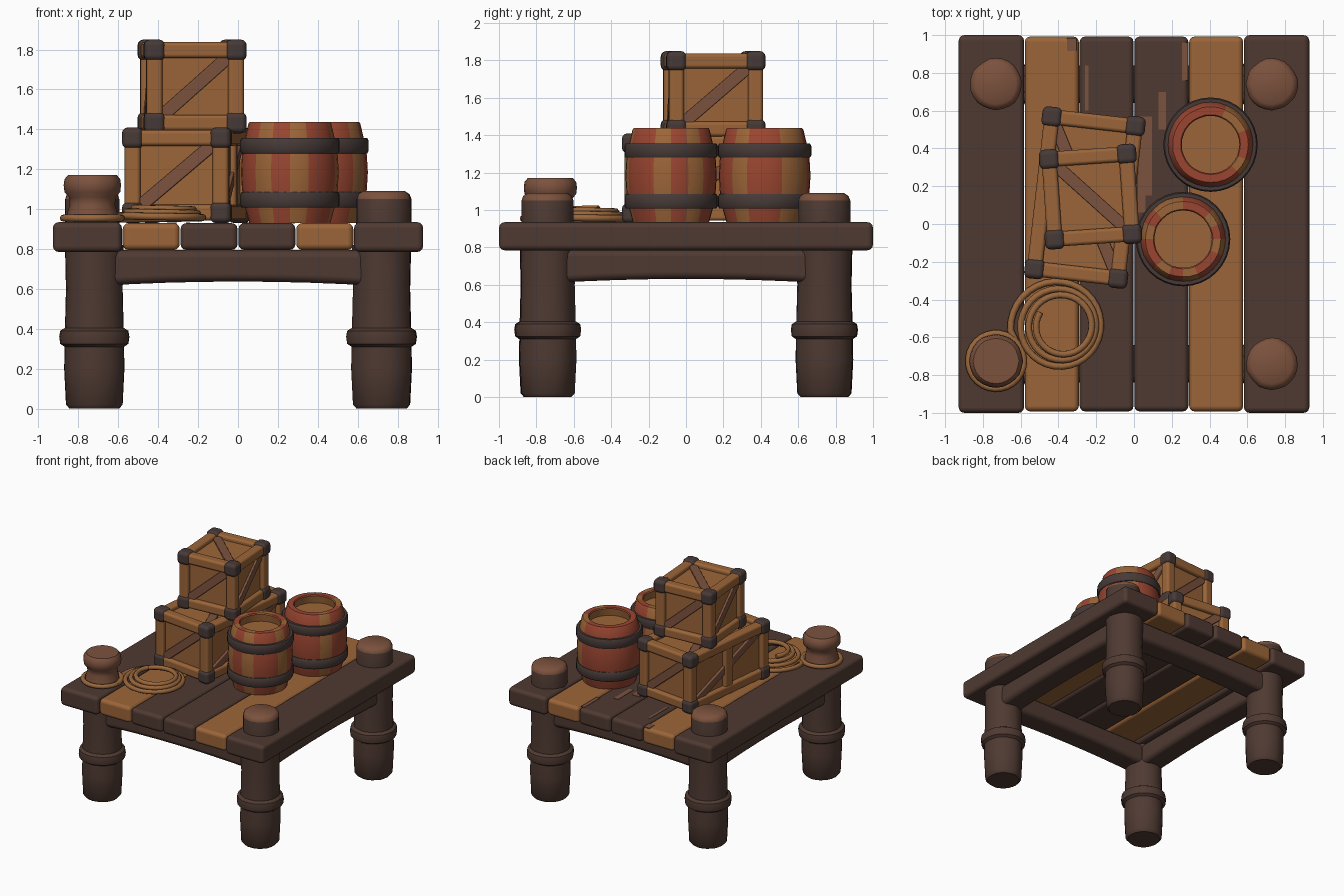
import bpy, bmesh, math, random
from mathutils import Vector, Matrix

if "Cube" in bpy.data.objects:
    bpy.data.objects.remove(bpy.data.objects["Cube"])
random.seed(4)


def material(name, rgb):
    m = bpy.data.materials.new(name)
    m.diffuse_color = (*rgb, 1)
    m.use_nodes = True
    m.node_tree.nodes["Principled BSDF"].inputs["Base Color"].default_value = m.diffuse_color
    return m


DARK = material("dark_wood", (0.078, 0.042, 0.032))
ORANGE = material("orange_wood", (0.33, 0.130, 0.040))
RED = material("red_paint", (0.32, 0.060, 0.030))
WORN = material("worn_wood", (0.20, 0.084, 0.048))
IRON = material("iron_grey", (0.062, 0.042, 0.038))
ROPE = material("rope_tan", (0.32, 0.135, 0.045))


def finish(bm, name, mats, bevel=0):
    bmesh.ops.recalc_face_normals(bm, faces=bm.faces)
    me = bpy.data.meshes.new(name)
    bm.to_mesh(me)
    bm.free()
    for m in mats:
        me.materials.append(m)
    me.polygons.foreach_set("use_smooth", [True] * len(me.polygons))
    ob = bpy.data.objects.new(name, me)
    bpy.context.collection.objects.link(ob)
    if bevel:
        mod = ob.modifiers.new("round", 'BEVEL')
        mod.width, mod.segments, mod.harden_normals = bevel, 3, True
        mod.limit_method, mod.angle_limit = 'ANGLE', 0.6
    else:
        me.set_sharp_from_angle(angle=0.7)
    return ob


def box(name, c, size, mat, bevel=0.02, M=Matrix()):
    bm = bmesh.new()
    bmesh.ops.create_cube(bm, size=1, matrix=M @ Matrix.Translation(c) @ Matrix.Diagonal((*size, 1)))
    return finish(bm, name, [mat], bevel)


def bar(name, p, q, w, d, mat, M, up=None, bevel=0.02):
    """Box from p to q; d is its thickness along the direction up."""
    p, q = Vector(p), Vector(q)
    z = (q - p).normalized()
    y = Vector(up) if up else (Vector((0, 0, 1)) if abs(z.z) < 0.9 else Vector((0, 1, 0)))
    x = y.cross(z).normalized()
    R = Matrix((x, y, z)).transposed().to_4x4()
    return box(name, (0, 0, 0), (w, d, (q - p).length), mat, bevel, M @ Matrix.Translation((p + q) / 2) @ R)


def lathe(name, x, y, profile, mats, rule=lambda i, j: 0, n=24, wobble=0, closed=False):
    bm = bmesh.new()
    offs = [1 + random.uniform(-wobble, wobble) for _ in range(n)]
    rings = [[bm.verts.new((x + r * offs[i] * math.cos(2 * math.pi * i / n),
                            y + r * offs[i] * math.sin(2 * math.pi * i / n), z)) for i in range(n)]
             for r, z in profile]
    pairs = list(zip(rings, rings[1:] + rings[:1]))
    for j, (a, b) in enumerate(pairs if closed else pairs[:-1]):
        for i in range(n):
            k = (i + 1) % n
            bm.faces.new((a[i], a[k], b[k], b[i])).material_index = rule(i, j)
    if not closed:
        bm.faces.new(rings[0])
        bm.faces.new(rings[-1]).material_index = rule(-1, len(profile) - 1)
    return finish(bm, name, mats)


# Deck planks
edges = [-0.93, -0.58, -0.29, 0, 0.29, 0.58, 0.93]
for i, m in enumerate([DARK, ORANGE, DARK, DARK, ORANGE, DARK]):
    a, b = edges[i], edges[i + 1]
    outer = i in (0, 5)
    z0, z1 = (0.785, 0.935) if outer else (0.795, 0.93)
    box("deck_plank", ((a + b) / 2, 0, (z0 + z1) / 2),
        (b - a - 0.004, 2.0 if outer else 1.985, z1 - z0), m, 0.03)

# Worn patches on the planks
for x, y, w, l in [(0.06, 0.36, 0.07, 0.42), (0.15, 0.6, 0.04, 0.2), (0.04, 0.16, 0.04, 0.2),
                   (-0.25, 0.72, 0.02, 0.24), (-0.33, 0.95, 0.05, 0.07), (0.27, 0.86, 0.03, 0.2)]:
    box("worn_patch", (x, y, 0.93), (w, l, 0.006), WORN, 0)

# Legs with collar, and the post heads above the deck
LEG = [(0.125, 0), (0.143, 0.02), (0.152, 0.2), (0.15, 0.31), (0.172, 0.325), (0.177, 0.36),
       (0.172, 0.39), (0.148, 0.405), (0.143, 0.6), (0.148, 0.82)]
HEAD = [(0.137, 0.9), (0.137, 1.05), (0.128, 1.075), (0.105, 1.09)]
BOLLARD = [(0.13, 0.9), (0.125, 0.98), (0.112, 1.02), (0.115, 1.06), (0.138, 1.085), (0.142, 1.12),
           (0.138, 1.15), (0.12, 1.172)]
for sx in (-1, 1):
    for sy in (-1, 1):
        lathe("leg", sx * 0.72, sy * 0.74, LEG, [DARK], wobble=0.015)
        if (sx, sy) == (-1, -1):
            lathe("bollard", -0.73, -0.725, BOLLARD, [WORN], wobble=0.015)
        else:
            lathe("post_head", sx * 0.73, sy * 0.74, HEAD, [DARK, WORN], lambda i, j: int(j > 0), wobble=0.02)


# Arched beams under the deck
def beam(c, length, angle):
    bm = bmesh.new()
    bmesh.ops.create_cube(bm, size=1, matrix=Matrix.Diagonal((length, 0.2, 0.18, 1)))
    long_edges = [e for e in bm.edges if abs(e.verts[0].co.x - e.verts[1].co.x) > 0.1]
    bmesh.ops.subdivide_edges(bm, edges=long_edges, cuts=7, use_grid_fill=True)
    for v in bm.verts:
        if v.co.z < 0:
            v.co.z += 0.022 * (1 - (2 * v.co.x / length) ** 2)
    bm.transform(Matrix.Translation(c) @ Matrix.Rotation(angle, 4, 'Z'))
    finish(bm, "under_beam", [DARK], 0.04)


for s in (-1, 1):
    beam((0, s * 0.74, 0.705), 1.4, 0)
    beam((s * 0.72, 0, 0.70), 1.44, math.pi / 2)


# Crates: panels, rails, diagonal braces and dark corner blocks
def crate(center, hx, hy, hz, angle, mid=False):
    M = Matrix.Translation(center) @ Matrix.Rotation(math.radians(angle), 4, 'Z')
    box("crate_panels", (0, 0, 0), (2 * hx + 0.015, 2 * hy + 0.015, 2 * hz + 0.015), ORANGE, 0, M)
    for a in (-1, 1):
        for b in (-1, 1):
            bar("crate_rail", (-hx, a * hy, b * hz), (hx, a * hy, b * hz), 0.08, 0.08, ORANGE, M)
            bar("crate_rail", (a * hx, -hy, b * hz), (a * hx, hy, b * hz), 0.08, 0.08, ORANGE, M)
            bar("crate_upright", (a * hx, b * hy, -hz), (a * hx, b * hy, hz), 0.08, 0.08, ORANGE, M)
            for c in (-1, 1):
                box("crate_corner", (a * hx, b * hy, c * hz), (0.106, 0.106, 0.106), IRON, 0.03, M)
        if mid:
            bar("crate_upright", (a * hx, 0, -hz), (a * hx, 0, hz), 0.07, 0.09, ORANGE, M)
    X, Y, Z = Vector((1, 0, 0)), Vector((0, 1, 0)), Vector((0, 0, 1))
    for n, u, hn, hu in [(-Y, X, hy, hx), (X, Y, hx, hy), (Y, -X, hy, hx), (-X, -Y, hx, hy)]:
        o = n * (hn + 0.012)
        bar("crate_brace", o - u * hu - Z * hz, o + u * hu + Z * hz, 0.065, 0.025, WORN, M, n, 0.006)
    for s in (-1, 1):
        o = Z * s * (hz + 0.012)
        bar("crate_brace", o - X * hx + Y * hy, o + X * hx - Y * hy, 0.065, 0.025, WORN, M, Z, 0.006)


crate((-0.26, 0.14, 1.17), 0.222, 0.405, 0.187, -6.5, True)
crate((-0.23, 0.145, 1.615), 0.205, 0.212, 0.182, 4)

# Barrels: painted staves, sunken lid, two hoops
SHELL = [(0.203, 0.93), (0.228, 1.02), (0.240, 1.1), (0.245, 1.185), (0.240, 1.27), (0.226, 1.35),
         (0.207, 1.43), (0.2, 1.438), (0.158, 1.438), (0.152, 1.43), (0.16, 1.37)]


def barrel(x, y, pattern):
    def paint(i, j):
        return 1 if j >= 9 or pattern[(i // 2) % 16] == "O" else 0
    lathe("barrel_staves", x, y, SHELL, [RED, ORANGE], paint, 32, 0.006)
    for z, r in ((1.047, 0.247), (1.318, 0.247)):
        lathe("barrel_hoop", x, y, [(r - 0.03, z - 0.038), (r - 0.004, z - 0.038), (r + 0.003, z - 0.025),
                                    (r + 0.003, z + 0.025), (r - 0.004, z + 0.038), (r - 0.03, z + 0.038)],
              [IRON], n=32, closed=True)


barrel(0.26, -0.08, "RORROORORRORORRO")
barrel(0.405, 0.42, "ROORRRRRRRRRRROR")

# Rope: a loop round the bollard running into a flat coil
pts = []
for i in range(29):
    t = math.radians(-10 - 360 + i * 13.2)
    pts.append((-0.73 + 0.146 * math.cos(t), -0.725 + 0.146 * math.sin(t), 0.955))
pts.append((-0.615, -0.645, 0.95))
for i in range(100):
    f = i / 99
    t = math.radians(185 - 360 * 3.1 * f)
    r = 0.25 - 0.11 * f ** 0.8
    pts.append((-0.405 + 0.03 * f + r * math.cos(t), -0.54 + r * math.sin(t), 0.948 + 0.06 * f))
cu = bpy.data.curves.new("rope", 'CURVE')
cu.dimensions = '3D'
cu.bevel_depth, cu.bevel_resolution, cu.use_fill_caps = 0.018, 2, True
sp = cu.splines.new('POLY')
sp.points.add(len(pts) - 1)
for p, co in zip(sp.points, pts):
    p.co = (*co, 1)
sp.use_smooth = True
cu.materials.append(ROPE)
bpy.context.collection.objects.link(bpy.data.objects.new("rope_coil", cu))
